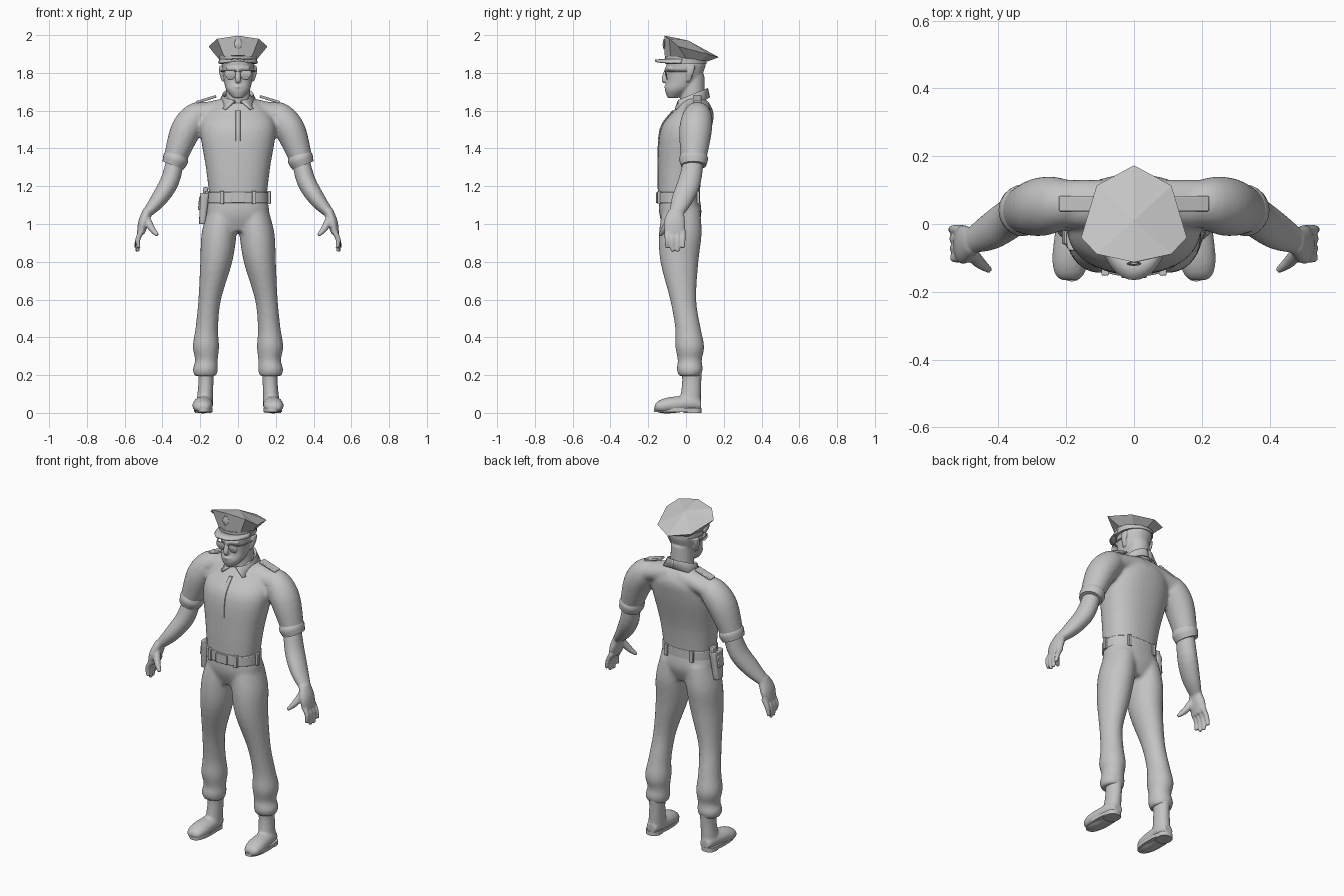
import bpy, bmesh, math
from math import sin, cos, pi
from mathutils import Vector

default_cube = bpy.data.objects.get("Cube")
if default_cube:
    bpy.data.objects.remove(default_cube)

colour = (.55, .55, .55, 1)
grey = bpy.data.materials.new("plain grey")
grey.use_nodes = True
grey.diffuse_color = colour
grey.node_tree.nodes["Principled BSDF"].inputs["Base Color"].default_value = colour

ALONG_Y, UP = Vector((0, 1, 0)), Vector((0, 0, 1))
BOTH = (1, -1)


def spline(sections, steps):
    """Catmull-Rom curve through the sections, radius included."""
    points = [Vector(section) for section in sections]
    padded = [points[0]] + points + [points[-1]]
    rows = []
    for before, start, end, after in zip(padded, padded[1:], padded[2:], padded[3:]):
        for step in range(steps):
            t = step / steps
            slope = end - before
            bend = 2 * before - 5 * start + 4 * end - after
            twist = 3 * (start - end) + after - before
            rows.append(start + (slope + (bend + twist * t) * t) * t / 2)
    return rows + [points[-1]]


def loft(bm, sections, aspect=(1, 1), depth_axis=ALONG_Y, axis=None, sides=(1,),
         count=24, power=2, steps=4):
    """Closed tube through (x, y, z, half width); aspect is depth over width, first to last."""
    rows = spline(sections, steps)
    last = len(rows) - 1
    for side in sides:
        rings = []
        for index, row in enumerate(rows):
            heading = rows[min(index + 1, last)].xyz - rows[max(index - 1, 0)].xyz
            tangent = axis or heading.normalized()
            deep = (depth_axis - depth_axis.dot(tangent) * tangent).normalized()
            wide = deep.cross(tangent)
            ratio = aspect[0] + (aspect[1] - aspect[0]) * index / last
            ring = []
            for corner in range(count):
                angle = 2 * pi * corner / count
                across, along = (math.copysign(abs(value) ** (2 / power), value)
                                 for value in (cos(angle), sin(angle)))
                point = row.xyz + row.w * (wide * across + deep * along * ratio)
                point.x *= side
                ring.append(bm.verts.new(point))
            rings.append(ring)
        for lower, upper in zip(rings, rings[1:]):
            bridge(bm, lower + lower[:1], upper + upper[:1])
        bm.faces.new(rings[0])
        bm.faces.new(rings[-1])


def bridge(bm, lower, upper):
    for a, b, c, d in zip(lower, lower[1:], upper[1:], upper):
        bm.faces.new((a, b, c, d))


def box(bm, centre, size, tilt=0):
    corners = bmesh.ops.create_cube(bm, size=1)["verts"]
    for corner in corners:
        x, y, z = (a * b for a, b in zip(corner.co, size))
        turned = Vector((x * cos(tilt) + z * sin(tilt), y, z * cos(tilt) - x * sin(tilt)))
        corner.co = turned + Vector(centre)


def finish(name, bm, voxel=0, thick=0, bevel=0, smooth=True):
    bmesh.ops.recalc_face_normals(bm, faces=bm.faces)
    mesh = bpy.data.meshes.new(name)
    bm.to_mesh(mesh)
    bm.free()
    mesh.materials.append(grey)
    part = bpy.data.objects.new(name, mesh)
    bpy.context.collection.objects.link(part)
    if voxel:
        blend = part.modifiers.new("blend", 'REMESH')
        blend.mode, blend.voxel_size, blend.use_smooth_shade = 'VOXEL', voxel, True
        soften = part.modifiers.new("soften", 'SMOOTH')
        soften.factor, soften.iterations = .5, 4
    if thick:
        shell = part.modifiers.new("thickness", 'SOLIDIFY')
        shell.thickness, shell.offset = thick, 0
    if bevel:
        edges = part.modifiers.new("edges", 'BEVEL')
        edges.width, edges.segments = bevel, 2
    if smooth:
        bpy.ops.object.select_all(action='DESELECT')
        part.select_set(True)
        bpy.context.view_layer.objects.active = part
        bpy.ops.object.shade_smooth_by_angle(angle=math.radians(40))


# Shirt: torso, shoulder yoke and short sleeves blended together
bm = bmesh.new()
torso = [(0, -.04, 1.13, .15), (0, -.03, 1.3, .17), (0, 0, 1.5, .2), (0, .04, 1.6, .16), (0, .045, 1.68, .07)]
loft(bm, torso, aspect=(.73, .62), axis=UP, count=36, power=2.3)
loft(bm, [(.03, .06, 1.62, .055), (.21, .06, 1.58, .055)], aspect=(1.3, 1.3), sides=BOTH)
loft(bm, [(.16, .06, 1.6, .05), (.22, .06, 1.57, .075), (.28, .05, 1.49, .08), (.335, .04, 1.34, .06)],
     aspect=(1, 1.12), sides=BOTH)
finish("shirt", bm, voxel=.011)

# Rolled sleeve cuffs
bm = bmesh.new()
loft(bm, [(.32, .04, 1.37, .06), (.33, .04, 1.345, .068), (.344, .04, 1.31, .06)], aspect=(1.12, 1.12), sides=BOTH)
finish("sleeve_cuffs", bm)

# Button strip following the chest
bm = bmesh.new()
loft(bm, [(0, y - .68 * width, z, .012) for x, y, z, width in torso[:4]], aspect=(.4, .4), axis=UP, count=8, power=5)
finish("button_strip", bm)

# Shirt collar, open at the throat
bm = bmesh.new()
for side in BOTH:
    previous = None
    for step in range(15):
        back = step / 14
        angle = .2 + back * (pi - .2)
        spread = angle + (1 - back) / 2
        rise = .065 * (1 - cos(angle)) / 2
        inner = (side * .07 * sin(angle), .035 - .07 * cos(angle), 1.64 + rise)
        fold = (side * .08 * sin(angle), .035 - .08 * cos(angle), 1.65 + rise)
        outer = (side * .103 * sin(spread), .035 - (.12 - rise / 2) * cos(spread), 1.605 + rise)
        row = [bm.verts.new(point) for point in (inner, fold, outer)]
        if previous:
            bridge(bm, previous, row)
        previous = row
finish("collar", bm, thick=.01)

# Shoulder straps
bm = bmesh.new()
for side in BOTH:
    box(bm, (side * .168, .06, 1.66), (.11, .045, .014), tilt=side * .3)
finish("shoulder_straps", bm, bevel=.004)

# Forearms, palms, fingers and thumbs
bm = bmesh.new()
loft(bm, [(.325, .045, 1.37, .045), (.36, .02, 1.23, .05), (.42, -.02, 1.13, .043), (.48, -.05, 1.06, .027)],
     aspect=(1.1, 1.4), sides=BOTH)
loft(bm, [(.478, -.05, 1.07, .026), (.5, -.06, 1.01, .028), (.515, -.06, .95, .02)], aspect=(1.5, 2.6), sides=BOTH)
for finger in range(4):
    y = -.1 + .028 * finger
    tip = .85 + .01 * (finger - 1.5) ** 2
    loft(bm, [(.505, y, .97, .015), (.53, y, .92, .014), (.525 + .005 * finger, y, tip, .01)], count=12, sides=BOTH)
loft(bm, [(.487, -.075, 1.04, .02), (.46, -.11, .98, .019), (.425, -.137, .94, .01)], count=12, sides=BOTH)
finish("arms_and_hands", bm, voxel=.006)

# Trousers: hips and legs, gathered above the boots
bm = bmesh.new()
loft(bm, [(0, -.035, 1.15, .15), (0, -.03, 1.05, .165), (0, -.03, .96, .12)],
     aspect=(.7, .65), axis=UP, count=36, power=2.3)
loft(bm, [(.08, -.025, 1.08, .08), (.1, -.03, .95, .093), (.115, -.035, .8, .085), (.15, -.015, .6, .06),
          (.165, .01, .45, .06), (.17, .02, .35, .07), (.167, .02, .28, .06), (.173, .02, .23, .067),
          (.172, .02, .195, .058)], aspect=(1.25, 1), axis=UP, sides=BOTH)
finish("trousers", bm, voxel=.011)

# Boots
bm = bmesh.new()
loft(bm, [(.17, .03, .24, .045), (.17, .03, .16, .04), (.178, .02, .03, .045)],
     aspect=(1.25, 1.3), axis=UP, sides=BOTH)
loft(bm, [(.178, .08, .04, .03), (.18, .03, .05, .045), (.187, -.09, .04, .054), (.19, -.145, .033, .045),
          (.19, -.166, .028, .026)], aspect=(1, .6), depth_axis=UP, axis=-ALONG_Y, sides=BOTH)
finish("boots", bm, voxel=.008)

# Soles and heels
bm = bmesh.new()
for y, bottom, width, length in ((-.045, .006, .05, 2.5), (.035, 0, .043, 1.1)):
    loft(bm, [(.184, y, bottom, width), (.184, y, .025, width)], aspect=(length, length),
         axis=UP, power=2.4, steps=1, sides=BOTH)
finish("boot_soles", bm)

# Belt
bm = bmesh.new()
loft(bm, [(0, -.04, 1.11, .16), (0, -.04, 1.17, .16)], aspect=(.72, .72), axis=UP, count=40, power=2.3, steps=1)
finish("belt", bm, bevel=.004)

# Belt loops spaced around the waist, and the buckle
bm = bmesh.new()
box(bm, (0, -.155, 1.14), (.075, .01, .056))
for side in BOTH:
    for angle in (.55, 1.5, 2.6):
        box(bm, (side * .163 * sin(angle), -.04 - .118 * cos(angle), 1.14), (.022, .022, .07))
finish("belt_loops_and_buckle", bm, bevel=.003)

# Holster on the right hip, with the grip of a sidearm
bm = bmesh.new()
loft(bm, [(-.19, -.035, 1, .017), (-.175, -.035, 1.165, .024)], aspect=(1.7, 1.9), axis=UP, count=16, power=4)
box(bm, (-.172, -.015, 1.175), (.026, .04, .04), tilt=.1)
box(bm, (-.203, -.035, 1.11), (.012, .05, .07), tilt=.1)
finish("holster", bm, bevel=.004)

# Head: skull and jaw, neck, nose, brow, lips and ears
bm = bmesh.new()
loft(bm, [(0, -.07, 1.668, .028), (0, -.045, 1.71, .062), (0, -.015, 1.76, .075), (0, 0, 1.83, .084),
          (0, 0, 1.875, .084)], aspect=(1, 1.28), axis=UP, power=2.2)
loft(bm, [(0, .035, 1.6, .067), (0, .035, 1.79, .062)])
loft(bm, [(0, -.1, 1.825, .01), (0, -.115, 1.77, .015), (0, -.11, 1.75, .012)], count=12)
for width, front, z in ((.06, -.104, 1.823), (.028, -.107, 1.726)):
    side_y = front + .43 * width
    loft(bm, [(-width, side_y, z, .01), (0, front, z, .009), (width, side_y, z, .01)], count=12)
loft(bm, [(.078, .012, 1.755, .008), (.09, .022, 1.8, .01), (.09, .027, 1.838, .009)],
     aspect=(1.5, 2.5), axis=UP, count=12, sides=BOTH)
finish("head", bm, voxel=.006)

# Sunglasses: teardrop lenses, bridge and temples
bm = bmesh.new()
loft(bm, [(.04, -.1, 1.766, .014), (.04, -.106, 1.79, .03), (.04, -.106, 1.812, .027)],
     aspect=(.14, .14), axis=UP, count=16, sides=BOTH)
loft(bm, [(-.02, -.112, 1.81, .004), (.02, -.112, 1.81, .004)], count=8)
loft(bm, [(.066, -.1, 1.81, .004), (.083, -.06, 1.81, .004), (.09, .02, 1.81, .004)],
     depth_axis=UP, count=8, sides=BOTH)
finish("sunglasses", bm)

# Cap band
bm = bmesh.new()
loft(bm, [(0, 0, 1.846, .099), (0, 0, 1.89, .101)], aspect=(1.1, 1.1), axis=UP, count=32, steps=1)
finish("cap_band", bm)

# Cap crown: flared eight-sided top, higher at the front
bm = bmesh.new()
base, rim = [], []
for corner in range(8):
    angle = corner * pi / 4
    s, c = sin(angle), cos(angle)
    base.append(bm.verts.new((.105 * s, -.115 * c, 1.877 + .016 * c)))
    rim.append(bm.verts.new((.156 * s, .03 - .143 * c - .07 * s ** 4, 1.94 + .057 * c)))
bridge(bm, base + base[:1], rim + rim[:1])
peak = bm.verts.new((0, .01, 1.972))
for start, end in zip(rim, rim[1:] + rim[:1]):
    bm.faces.new((start, end, peak))
bm.faces.new(base)
finish("cap_crown", bm, smooth=False)

# Cap visor
bm = bmesh.new()
previous = None
for step in range(-8, 9):
    angle = step * pi / 18
    row = [bm.verts.new((sin(angle) * (.097 + .003 * ring), -cos(angle) * (.103 + .031 * ring),
                         1.872 - ring * (.003 + .008 * abs(sin(angle))))) for ring in range(3)]
    if previous:
        bridge(bm, previous, row)
    previous = row
finish("cap_visor", bm, thick=.008)

# Plain cap badge
bm = bmesh.new()
loft(bm, [(0, -.117, 1.925, .006), (0, -.117, 1.95, .022), (0, -.116, 1.98, .01)], aspect=(.3, .3), axis=UP, count=12)
finish("cap_badge", bm)
